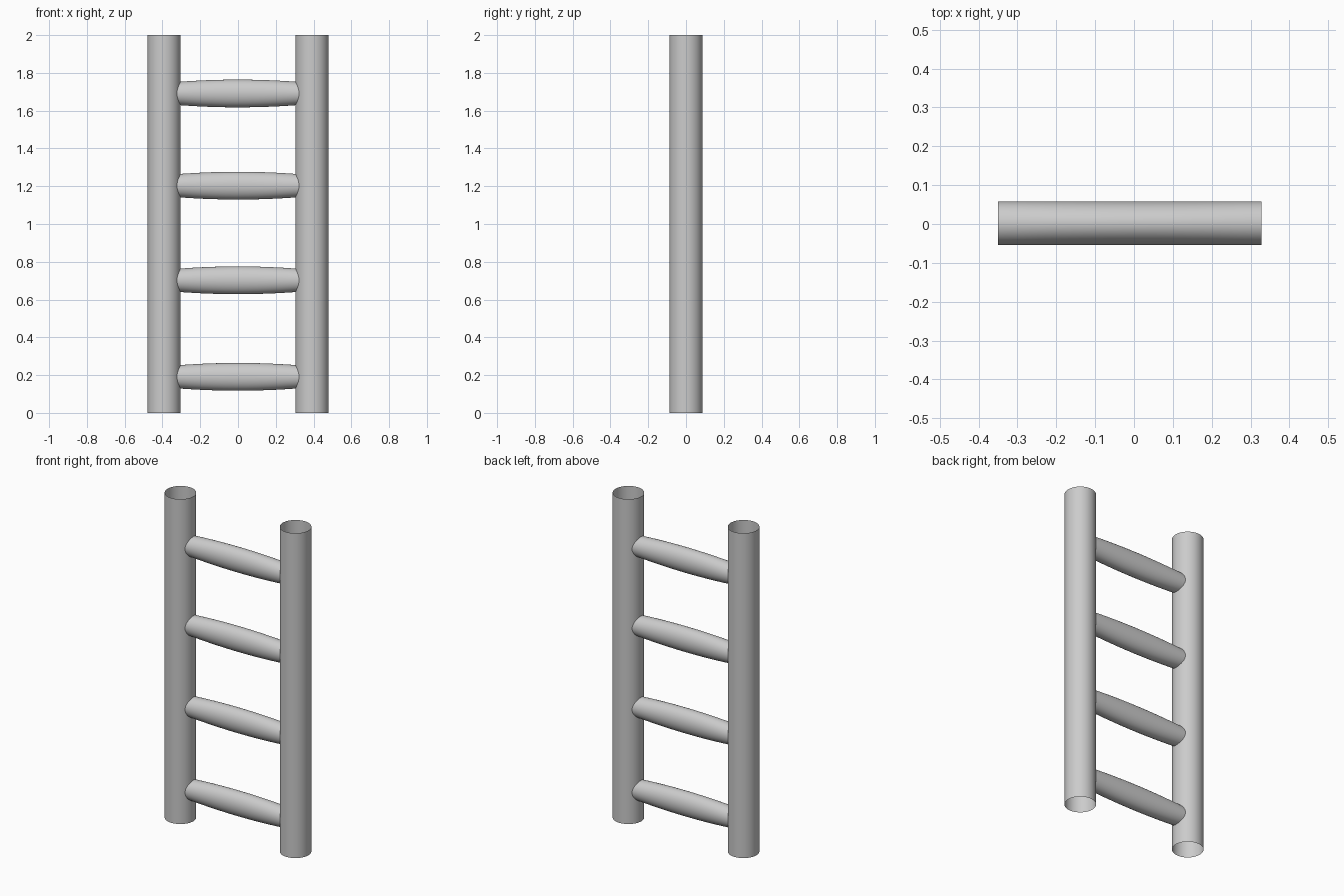
import bpy, bmesh, math

if "Cube" in bpy.data.objects:
    bpy.data.objects.remove(bpy.data.objects["Cube"])


def tube(name, rings, axis, sides=48):
    """Open smooth tube; rings are (position along axis, radius a, radius b)."""
    bm = bmesh.new()
    loops = []
    for t, a, b in rings:
        loop = []
        for i in range(sides):
            ang = 2 * math.pi * i / sides
            u, v = a * math.cos(ang), b * math.sin(ang)
            loop.append(bm.verts.new((u, v, t) if axis == 'Z' else (t, u, v)))
        loops.append(loop)
    for lo, hi in zip(loops, loops[1:]):
        for i in range(sides):
            j = (i + 1) % sides
            bm.faces.new((lo[i], lo[j], hi[j], hi[i])).smooth = True
    mesh = bpy.data.meshes.new(name)
    bm.to_mesh(mesh)
    bm.free()
    obj = bpy.data.objects.new(name, mesh)
    bpy.context.collection.objects.link(obj)
    return obj


# Side rails: hollow open-ended pipes
for side, x in (("left", -0.392), ("right", 0.392)):
    rail = tube(side + "_rail", [(0, 0.088, 0.088), (2, 0.088, 0.088)], 'Z')
    rail.location.x = x

# Rungs: oval bars, constant in depth and bulging in height at the middle
x0, x1, steps = -0.35, 0.328, 12
profile = []
for k in range(steps + 1):
    x = x0 + (x1 - x0) * k / steps
    profile.append((x, 0.0565, 0.0735 - 0.011 * (x / 0.3) ** 2))
for n, z in enumerate((0.191, 0.702, 1.203, 1.691), 1):
    rung = tube(f"rung_{n}", profile, 'X')
    rung.location = (0, 0.002, z)
